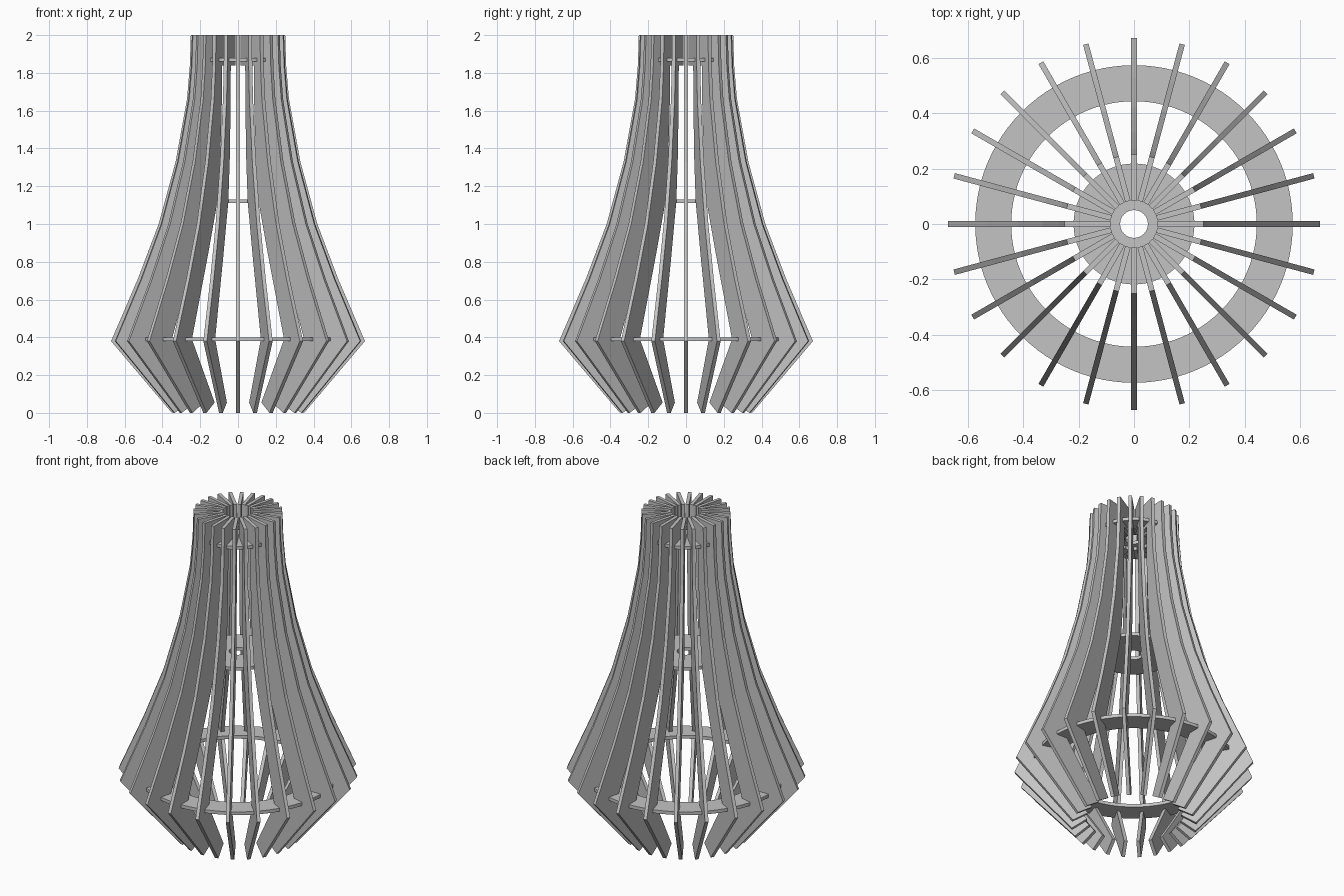
import bpy, bmesh, math
from mathutils import Matrix

cube = bpy.data.objects.get("Cube")
if cube:
    bpy.data.objects.remove(cube)

FINS = 24
THICK = 0.02

grey = bpy.data.materials.new("light_grey")
grey.use_nodes = True
grey.diffuse_color = (0.55, 0.55, 0.55, 1)
grey.node_tree.nodes["Principled BSDF"].inputs["Base Color"].default_value = (0.55, 0.55, 0.55, 1)


def finish(name, bm):
    bmesh.ops.recalc_face_normals(bm, faces=bm.faces)
    mesh = bpy.data.meshes.new(name)
    bm.to_mesh(mesh)
    bm.free()
    mesh.materials.append(grey)
    obj = bpy.data.objects.new(name, mesh)
    bpy.context.collection.objects.link(obj)
    return obj


# Fin outline as (radius, height): outer edge upwards, then inner edge downwards
outer = [(0.35, 0), (0.672, 0.38), (0.53, 0.71), (0.42, 1.0), (0.33, 1.33),
         (0.27, 1.66), (0.255, 1.84), (0.25, 2.0)]
inner = [(0.085, 2.0), (0.085, 1.84), (0.185, 1.84), (0.19, 1.6), (0.205, 1.35),
         (0.235, 1.12), (0.33, 0.85), (0.505, 0.39), (0.265, 0.055)]


def fin(name, angle):
    bm = bmesh.new()
    face = bm.faces.new([bm.verts.new((r, -THICK / 2, z)) for r, z in outer + inner])
    side = bmesh.ops.extrude_face_region(bm, geom=[face])
    moved = [v for v in side["geom"] if isinstance(v, bmesh.types.BMVert)]
    bmesh.ops.translate(bm, verts=moved, vec=(0, THICK, 0))
    bm.transform(Matrix.Rotation(angle, 4, "Z"))
    return finish(name, bm)


# Flat ring made by spinning a rectangular section
def ring(name, r_in, r_out, z, steps=96):
    bm = bmesh.new()
    h = THICK / 2
    verts = [bm.verts.new((r, 0, z + dz))
             for r, dz in ((r_in, -h), (r_out, -h), (r_out, h), (r_in, h))]
    edges = [bm.edges.new((verts[i], verts[(i + 1) % 4])) for i in range(4)]
    bmesh.ops.spin(bm, geom=verts + edges, cent=(0, 0, 0), axis=(0, 0, 1),
                   angle=math.tau, steps=steps)
    bmesh.ops.remove_doubles(bm, verts=bm.verts, dist=0.0001)
    return finish(name, bm)


for i in range(FINS):
    fin(f"fin_{i + 1:02d}", math.tau * i / FINS)

ring("lower_ring", 0.443, 0.573, 0.39)
ring("middle_disc", 0.05, 0.218, 1.12)
ring("upper_disc", 0.05, 0.218, 1.87)
